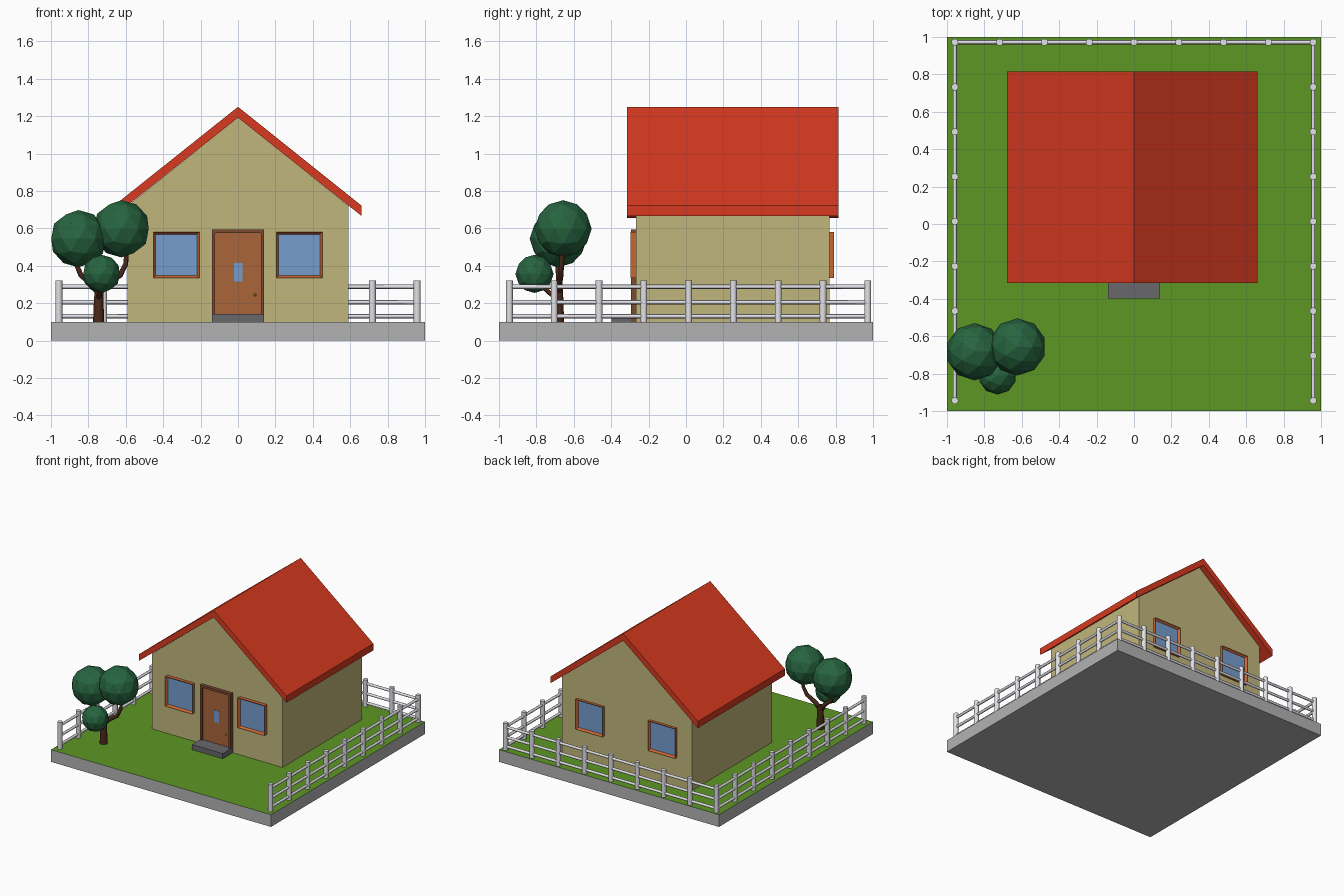
import bpy, bmesh, math
from mathutils import Vector

if "Cube" in bpy.data.objects:
    bpy.data.objects.remove(bpy.data.objects["Cube"])


def mat(name, r, g, b):
    m = bpy.data.materials.new(name)
    m.diffuse_color = (r, g, b, 1)
    m.use_nodes = True
    m.node_tree.nodes["Principled BSDF"].inputs["Base Color"].default_value = m.diffuse_color
    return m


GRASS = mat("grass", 0.11, 0.31, 0.018)
WALL = mat("wall", 0.53, 0.47, 0.2)
RED = mat("roof_red", 0.68, 0.042, 0.014)
ORANGE = mat("window_orange", 0.6, 0.13, 0.03)
GLASS = mat("glass", 0.18, 0.34, 0.62)
DOOR = mat("door_brown", 0.4, 0.13, 0.04)
DARK = mat("door_frame_brown", 0.2, 0.07, 0.03)
STONE = mat("step_grey", 0.14, 0.14, 0.15)
WHITE = mat("fence_white", 0.75, 0.75, 0.8)
BARK = mat("bark", 0.07, 0.022, 0.01)
LEAF = mat("leaves", 0.02, 0.13, 0.05)
GOLD = mat("knob_gold", 0.8, 0.5, 0.08)


def finish(name, bm, *mats):
    bmesh.ops.recalc_face_normals(bm, faces=bm.faces)
    me = bpy.data.meshes.new(name)
    bm.to_mesh(me)
    bm.free()
    for m in mats:
        me.materials.append(m)
    ob = bpy.data.objects.new(name, me)
    bpy.context.collection.objects.link(ob)
    return ob


def prism(name, pts, y0, y1, *mats):
    """Extrude an x-z outline from y0 to y1."""
    bm = bmesh.new()
    f = bm.faces.new([bm.verts.new((x, y0, z)) for x, z in pts])
    ext = bmesh.ops.extrude_face_region(bm, geom=[f])
    verts = [v for v in ext["geom"] if isinstance(v, bmesh.types.BMVert)]
    bmesh.ops.translate(bm, verts=verts, vec=(0, y1 - y0, 0))
    return finish(name, bm, *mats)


def box(name, x0, x1, y0, y1, z0, z1, *mats):
    return prism(name, [(x0, z0), (x1, z0), (x1, z1), (x0, z1)], y0, y1, *mats)


def tube(name, pts, radii, m, sides):
    """Round bar through points, with tapering radius."""
    cu = bpy.data.curves.new(name, "CURVE")
    cu.dimensions = "3D"
    cu.bevel_depth = 1
    cu.bevel_resolution = sides // 2 - 2
    cu.use_fill_caps = True
    sp = cu.splines.new("POLY")
    sp.points.add(len(pts) - 1)
    for p, co, r in zip(sp.points, pts, radii):
        p.co = (*co, 1)
        p.radius = r
    cu.materials.append(m)
    ob = bpy.data.objects.new(name, cu)
    bpy.context.collection.objects.link(ob)


def window(name, x, y, s):
    """Frame around a recessed pane; s is the outward y direction."""
    ob = box(name, x - 0.123, x + 0.123, y, y + s * 0.03, 0.335, 0.58, ORANGE, GLASS)
    bm = bmesh.new()
    bm.from_mesh(ob.data)
    f = max(bm.faces, key=lambda f: s * f.calc_center_median().y)
    bmesh.ops.inset_region(bm, faces=[f], thickness=0.018)
    bmesh.ops.translate(bm, verts=f.verts, vec=(0, -s * 0.018, 0))
    f.material_index = 1
    bm.to_mesh(ob.data)
    bm.free()


# Lawn slab: grey block with a grass top
slab = box("ground_slab", -1, 1, -1, 1, 0, 0.1)
slab.data.materials.append(mat("slab_grey", 0.45, 0.45, 0.45))
slab.data.materials.append(GRASS)
for p in slab.data.polygons:
    p.material_index = int(p.normal.z > 0.5)

# House walls and roof
prism("house_walls", [(-0.592, 0.1), (0.592, 0.1), (0.592, 0.72), (0, 1.193), (-0.592, 0.72)],
      -0.268, 0.767, WALL)
prism("roof", [(-0.678, 0.71), (0, 1.25), (0.66, 0.722), (0.66, 0.667), (0, 1.192), (-0.678, 0.655)],
      -0.315, 0.815, RED)

# Windows, two on the front and two on the back
for x in (-0.33, 0.328):
    window("front_window", x, -0.268, -1)
    window("back_window", x, 0.76, 1)

# Door, surround, pane, knob and step
prism("door_frame", [(-0.14, 0.1), (-0.14, 0.593), (0.14, 0.593), (0.14, 0.1),
                     (0.122, 0.1), (0.122, 0.575), (-0.122, 0.575), (-0.122, 0.1)], -0.295, -0.26, DARK)
box("door", -0.122, 0.122, -0.28, -0.26, 0.1, 0.575, DOOR)
box("door_pane", -0.022, 0.025, -0.283, -0.27, 0.315, 0.415, GLASS)
bm = bmesh.new()
bmesh.ops.create_icosphere(bm, subdivisions=2, radius=0.008)
bmesh.ops.translate(bm, verts=bm.verts, vec=(0.09, -0.287, 0.245))
finish("door_knob", bm, GOLD)
box("door_step", -0.14, 0.14, -0.398, -0.26, 0.1, 0.142, STONE)

# Fence on left, back and right
E, BACK, STEP = 0.958, 0.972, 0.2395


def post(x, y):
    tube("fence_post", [(x, y, 0.1), (x, y, 0.322)], (0.019, 0.019), WHITE, 10)


for i in range(9):
    for sx in (-1, 1):
        post(sx * E, BACK - i * STEP)
    if 0 < i < 8:
        post(-E + i * STEP, BACK)
for z in (0.288, 0.205, 0.13):
    for a, b in (((-E, BACK), (E, BACK)), ((-E, BACK), (-E, -0.944)), ((E, BACK), (E, -0.944))):
        tube("fence_rail", [(*a, z), (*b, z)], (0.011, 0.011), WHITE, 8)

# Tree trunk and branches
T = (-0.745, -0.68)
tube("tree_trunk", [(*T, 0.1), (*T, 0.2), (-0.742, -0.68, 0.29)], (0.03, 0.026, 0.023), BARK, 10)
tube("right_branch", [(-0.742, -0.68, 0.26), (-0.70, -0.678, 0.305), (-0.63, -0.67, 0.35),
                      (-0.60, -0.665, 0.41), (-0.595, -0.66, 0.5)],
     (0.02, 0.017, 0.015, 0.013, 0.012), BARK, 8)
tube("left_branch", [(-0.745, -0.68, 0.26), (-0.79, -0.68, 0.31), (-0.84, -0.682, 0.35),
                     (-0.865, -0.685, 0.41), (-0.865, -0.685, 0.48)],
     (0.02, 0.016, 0.014, 0.013, 0.012), BARK, 8)
tube("front_branch", [(-0.745, -0.68, 0.22), (-0.742, -0.73, 0.255), (-0.735, -0.8, 0.32)],
     (0.014, 0.012, 0.01), BARK, 8)

# Faceted foliage balls
for co, r in (((-0.853, -0.683, 0.545), 0.153), ((-0.623, -0.657, 0.598), 0.153),
              ((-0.73, -0.81, 0.357), 0.102)):
    bm = bmesh.new()
    bmesh.ops.create_icosphere(bm, subdivisions=2, radius=r)
    bmesh.ops.translate(bm, verts=bm.verts, vec=Vector(co))
    finish("foliage", bm, LEAF)
